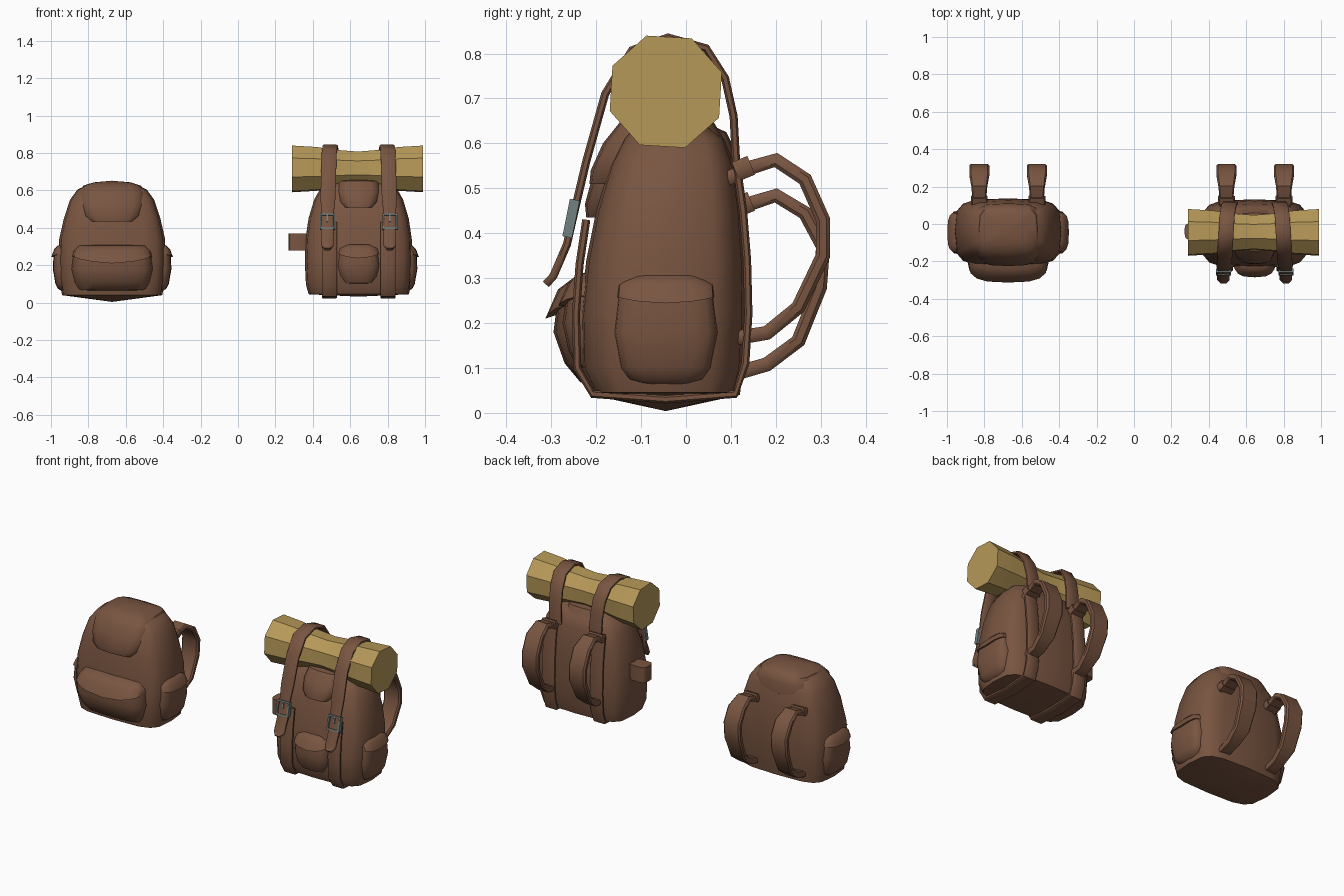
import bpy, bmesh, math
from mathutils import Matrix, Vector

if "Cube" in bpy.data.objects:
    bpy.data.objects.remove(bpy.data.objects["Cube"])


def material(name, rgb):
    m = bpy.data.materials.new(name)
    m.diffuse_color = (*rgb, 1)
    m.use_nodes = True
    m.node_tree.nodes["Principled BSDF"].inputs["Base Color"].default_value = m.diffuse_color
    return m


LEATHER = material("brown leather", (0.190, 0.090, 0.052))
CLOTH = material("tan cloth", (0.470, 0.315, 0.098))
METAL = material("grey metal", (0.17, 0.22, 0.22))


def finish(bm, name, mat):
    bmesh.ops.recalc_face_normals(bm, faces=bm.faces)
    me = bpy.data.meshes.new(name)
    bm.to_mesh(me)
    bm.free()
    me.materials.append(mat)
    ob = bpy.data.objects.new(name, me)
    bpy.context.collection.objects.link(ob)
    return ob


def skin(bm, rings):
    for a, b in zip(rings, rings[1:]):
        n = len(a)
        for i in range(n):
            bm.faces.new((a[i], a[(i + 1) % n], b[(i + 1) % n], b[i]))


def loft(name, levels, low, high, at=(0, 0), turn=0, power=4.0, sag=0.0, n=16):
    """Stack of rounded rectangles; levels are (z, half width, front y, back y)."""
    bm = bmesh.new()
    rings = []
    for k, (z, hx, yf, yb) in enumerate(levels):
        ring = []
        for i in range(n):
            a = 2 * math.pi * i / n
            c, s = math.cos(a), math.sin(a)
            u = math.copysign(abs(c) ** (2 / power), c)
            v = math.copysign(abs(s) ** (2 / power), s)
            dz = sag * (1 - u * u) if k == 0 else 0
            ring.append(bm.verts.new((hx * u, (yf + yb) / 2 + (yb - yf) / 2 * v, z - dz)))
        rings.append(ring)
    skin(bm, rings)
    for ring, z, lv in ((rings[0], low, levels[0]), (rings[-1], high, levels[-1])):
        pole = bm.verts.new((0, (lv[2] + lv[3]) / 2, z))
        for i in range(n):
            bm.faces.new((ring[i], ring[(i + 1) % n], pole))
    bm.transform(Matrix.Translation((*at, 0)) @ Matrix.Rotation(math.radians(turn), 4, 'Z'))
    return finish(bm, name, LEATHER)


SECTION = [(.5, -.25), (.5, .25), (.42, .5), (-.42, .5),
           (-.5, .25), (-.5, -.25), (-.42, -.5), (.42, -.5)]


def ribbon(name, path, widths, thick):
    """Flat strap along points (x, y, z), its width lying along x."""
    bm = bmesh.new()
    pts = [Vector(p) for p in path]
    rings = []
    for i, p in enumerate(pts):
        t = pts[min(i + 1, len(pts) - 1)] - pts[max(i - 1, 0)]
        normal = Vector((0, -t.z, t.y)).normalized()
        w = widths[i] if isinstance(widths, list) else widths
        rings.append([bm.verts.new(p + Vector((u * w, 0, 0)) + normal * v * thick)
                      for u, v in SECTION])
    skin(bm, rings)
    bm.faces.new(rings[0])
    bm.faces.new(rings[-1])
    return finish(bm, name, LEATHER)


def side_pocket(name, cx, side, reach):
    at, turn = (cx, -0.045), 90 * side
    loft(name, [(0.075, 0.085, -reach + .035, -.2), (0.10, 0.103, -reach + .022, -.2),
                (0.18, 0.117, -reach + .008, -.2), (0.26, 0.108, -reach + .012, -.2)],
         0.045, 0.27, at, turn, 3.2)
    loft(name + "_flap", [(0.258, 0.110, -reach, -.2), (0.285, 0.108, -reach + .015, -.2),
                          (0.305, 0.075, -reach + .035, -.2)],
         0.25, 0.318, at, turn, 3.2, 0.014)


def shoulder_straps(prefix, cx, path):
    widths = [.07, .075, .085, .107, .107, .107, .095, .075, .07]
    for label, s in (("left", -1), ("right", 1)):
        ribbon(f"{prefix}_{label}_shoulder_strap",
               [(cx + s * 0.154, y, z) for y, z in path], widths, 0.032)
        # small keeper where the strap meets the back
        y, z = path[1]
        ribbon(f"{prefix}_{label}_strap_keeper",
               [(cx + s * 0.154, y - .03, z - .008), (cx + s * 0.154, y + .005, z + .006)],
               0.09, 0.045)


# ---- Small pack (left) ----
L = -0.673
loft("small_pack_body",
     [(0.04, 0.268, -.21, .12), (0.12, 0.282, -.225, .13), (0.22, 0.287, -.225, .137),
      (0.34, 0.283, -.215, .135), (0.45, 0.258, -.20, .125), (0.55, 0.225, -.175, .11),
      (0.605, 0.185, -.145, .085), (0.635, 0.12, -.10, .04)], 0.004, 0.645, (L, 0))
loft("small_pack_lid",
     [(0.435, 0.125, -.222, 0), (0.465, 0.16, -.225, .05), (0.52, 0.178, -.21, .115),
      (0.585, 0.178, -.185, .11), (0.625, 0.155, -.145, .09), (0.643, 0.10, -.10, .05)],
     0.45, 0.652, (L, 0), power=4)
loft("small_pack_front_pocket",
     [(0.068, 0.185, -.235, -.1), (0.11, 0.205, -.270, -.1), (0.18, 0.218, -.295, -.1),
      (0.26, 0.210, -.285, -.1)], 0.055, 0.27, (L, 0), power=3)
loft("small_pack_front_flap",
     [(0.245, 0.212, -.313, -.1), (0.275, 0.208, -.285, -.1), (0.305, 0.185, -.245, -.1)],
     0.245, 0.312, (L, 0), power=3, sag=0.035)
for label, s in (("left", -1), ("right", 1)):
    side_pocket(f"small_pack_{label}_pocket", L, s, 0.325)
shoulder_straps("small_pack", L,
                [(.10, .445), (.14, .465), (.20, .484), (.265, .445), (.305, .37),
                 (.298, .28), (.25, .16), (.18, .108), (.10, .085)])

# ---- Large pack (right) ----
R = 0.645
loft("large_pack_body",
     [(0.045, 0.268, -.205, .11), (0.10, 0.282, -.232, .125), (0.22, 0.288, -.235, .132),
      (0.34, 0.284, -.222, .13), (0.45, 0.268, -.20, .122), (0.55, 0.238, -.17, .108),
      (0.61, 0.205, -.14, .085), (0.645, 0.13, -.11, .04)], 0.032, 0.66, (R, 0))
loft("large_pack_lid",
     [(0.51, 0.08, -.215, 0), (0.54, 0.108, -.212, .04), (0.60, 0.12, -.185, .09),
      (0.65, 0.11, -.145, .06)], 0.52, 0.67, (R, 0), power=3.5)
loft("large_pack_front_pocket",
     [(0.105, 0.085, -.245, -.1), (0.14, 0.105, -.262, -.1), (0.20, 0.115, -.275, -.1),
      (0.265, 0.108, -.265, -.1)], 0.09, 0.275, (R, 0), power=3)
loft("large_pack_front_flap",
     [(0.262, 0.112, -.285, -.1), (0.29, 0.105, -.262, -.1), (0.31, 0.07, -.24, -.1)],
     0.25, 0.32, (R, 0), power=3, sag=0.025)
side_pocket("large_pack_right_pocket", R, 1, 0.322)
loft("large_pack_side_holder", [(0.28, .055, -.045, .045), (0.37, .055, -.045, .045)],
     0.28, 0.37, (0.325, -.04))
shoulder_straps("large_pack", R + .003,
                [(.08, .515), (.14, .545), (.20, .563), (.265, .52), (.305, .43),
                 (.305, .35), (.25, .235), (.18, .178), (.10, .165)])

# Bedroll: eight-sided, pinched in the middle
bm = bmesh.new()
rings = []
for x, r in [(-.35, .132), (-.22, .124), (-.12, .108), (0, .098), (.12, .108), (.22, .124), (.35, .132)]:
    rings.append([bm.verts.new((R - .005 + x, -.045 + r * math.cos(a), .715 + r * math.sin(a)))
                  for a in (math.radians(19 + 45 * i) for i in range(8))])
skin(bm, rings)
bm.faces.new(rings[0])
bm.faces.new(rings[-1])
finish(bm, "bedroll", CLOTH)

for label, s in (("left", -1), ("right", 1)):
    # strap over the bedroll, ending in a loose tongue below the buckle
    over = [(.13, .112, .55), (.135, .106, .66), (.14, .087, .745), (.147, .045, .812),
            (.152, -.04, .836), (.157, -.12, .808), (.16, -.18, .71), (.164, -.222, .56),
            (.167, -.248, .45), (.167, -.265, .375), (.167, -.295, .305), (.167, -.312, .286)]
    ribbon(f"{label}_bedroll_strap", [(R + s * x, y, z) for x, y, z in over],
           [.08] * 8 + [.062, .068, .066, .035], 0.018)
    # strap around the body
    around = [(-.222, .43), (-.237, .33), (-.245, .22), (-.242, .10), (-.208, .042), (-.045, .03),
              (.11, .042), (.132, .11), (.139, .22), (.136, .34), (.127, .45), (.113, .55)]
    ribbon(f"{label}_body_strap", [(R + s * .157, y, z) for y, z in around], .08, 0.018)
    # buckle frame with a pin
    bm = bmesh.new()
    for x, z, w, h in ((-.036, 0, .009, .085), (.036, 0, .009, .085), (0, .038, .08, .009),
                       (0, -.038, .08, .009), (0, .018, .008, .04)):
        bmesh.ops.create_cube(bm, size=1, matrix=Matrix.Translation((x, 0, z))
                              @ Matrix.Diagonal((w, .022, h, 1)))
    bm.transform(Matrix.Translation((R + s * .167, -.256, .433)) @ Matrix.Rotation(-.2, 4, 'X'))
    finish(bm, f"{label}_buckle", METAL)

# Smooth shading with sharp edges kept
for ob in bpy.context.scene.objects:
    ob.select_set(True)
    bpy.context.view_layer.objects.active = ob
bpy.ops.object.shade_smooth_by_angle(angle=math.radians(40))
